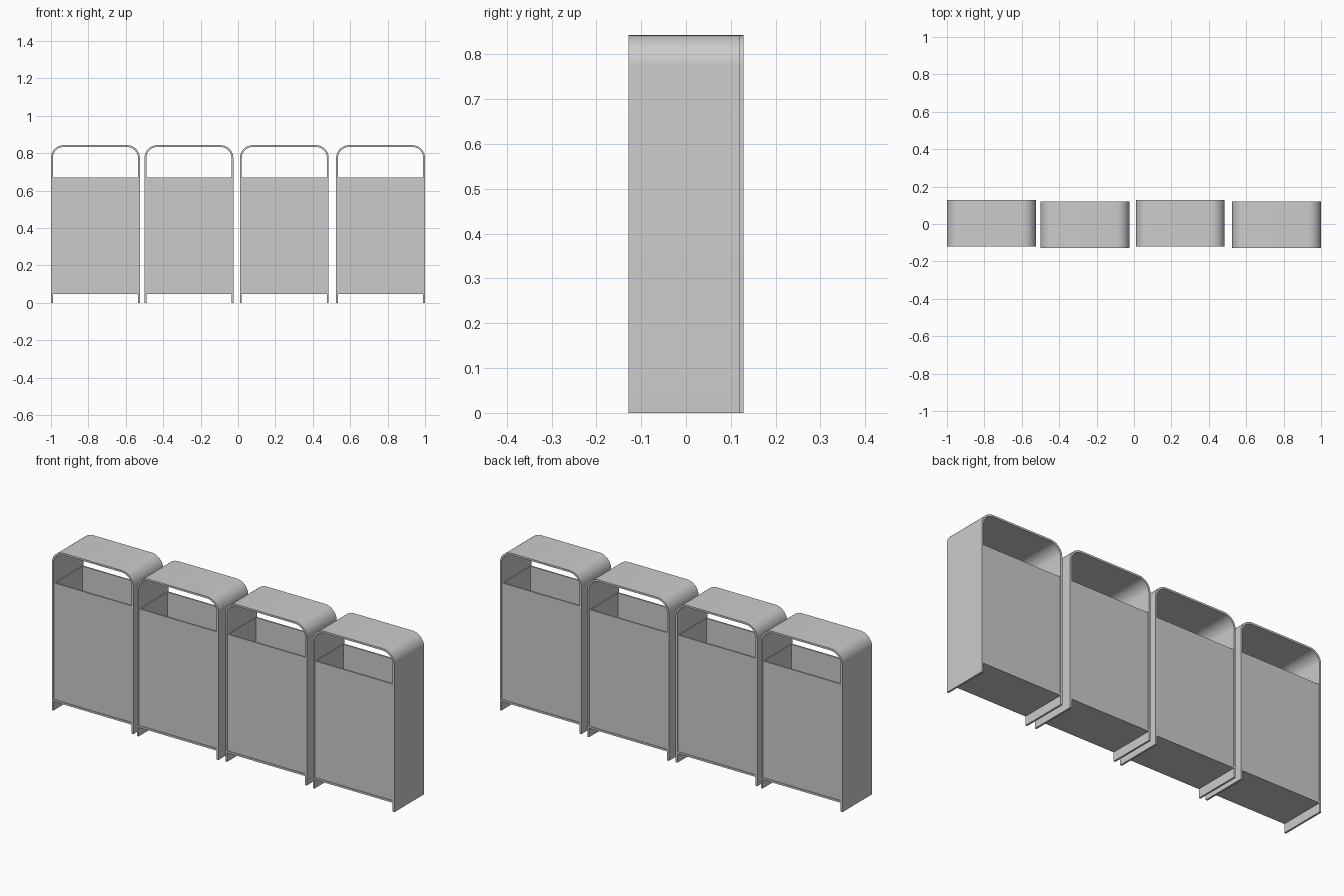
import bpy, bmesh, math

cube = bpy.data.objects.get("Cube")
if cube:
    bpy.data.objects.remove(cube, do_unlink=True)

WIDTH, DEPTH, HEIGHT = 0.475, 0.248, 0.843
WALL, RADIUS = 0.01, 0.068
FLOOR_Z, PANEL_TOP = 0.047, 0.67
RECESS, PANEL = 0.004, 0.008

grey = bpy.data.materials.new("light grey")
grey.use_nodes = True
grey.diffuse_color = (0.6, 0.6, 0.6, 1)
grey.node_tree.nodes["Principled BSDF"].inputs["Base Color"].default_value = (0.6, 0.6, 0.6, 1)


def finish(bm, name, location):
    bmesh.ops.recalc_face_normals(bm, faces=bm.faces)
    mesh = bpy.data.meshes.new(name)
    bm.to_mesh(mesh)
    bm.free()
    mesh.materials.append(grey)
    obj = bpy.data.objects.new(name, mesh)
    obj.location = location
    bpy.context.collection.objects.link(obj)
    return obj


def box(name, location, x, y, z):
    """Box between the given (low, high) limits, relative to location."""
    bm = bmesh.new()
    bmesh.ops.create_cube(bm, size=1)
    for v in bm.verts:
        v.co = [(lo + hi) / 2 + c * (hi - lo) for c, (lo, hi) in zip(v.co, (x, y, z))]
    return finish(bm, name, location)


def arch_path(inset, steps=10):
    """Upside-down U with rounded corners, from left foot to right foot."""
    half, r = WIDTH / 2 - inset, RADIUS - inset
    cx, cz = half - r, HEIGHT - RADIUS
    right = [(cx + r * math.cos(a), cz + r * math.sin(a))
             for a in (math.pi / 2 * i / steps for i in range(steps + 1))]
    right = [(half, 0)] + right
    return right + [(-x, z) for x, z in reversed(right)]


def shell(name, location):
    """Bent sheet forming both sides, the feet and the roof."""
    bm = bmesh.new()
    rings = []
    for x_z_out, x_z_in in zip(arch_path(0), arch_path(WALL)):
        corners = [(x_z_out, -1), (x_z_out, 1), (x_z_in, 1), (x_z_in, -1)]
        rings.append([bm.verts.new((p[0], s * DEPTH / 2, p[1])) for p, s in corners])
    for a, b in zip(rings, rings[1:]):
        for i in range(4):
            j = (i + 1) % 4
            bm.faces.new((a[i], a[j], b[j], b[i]))
    bm.faces.new(rings[0])
    bm.faces.new(rings[-1])
    obj = finish(bm, name, location)
    bpy.ops.object.select_all(action='DESELECT')
    obj.select_set(True)
    bpy.context.view_layer.objects.active = obj
    bpy.ops.object.shade_smooth_by_angle(angle=math.radians(35))


# Four bins in a slightly uneven row
inner, half_depth = WIDTH / 2 - WALL, DEPTH / 2
for n, (cx, cy) in enumerate([(-0.7625, 0.004), (-0.2625, -0.003),
                              (0.2475, 0.004), (0.7625, -0.004)], 1):
    at = (cx, cy, 0)
    shell(f"bin_shell_{n}", at)
    box(f"bin_floor_{n}", at, (-inner, inner), (-half_depth, half_depth),
        (FLOOR_Z, FLOOR_Z + WALL))
    z = (FLOOR_Z + WALL, PANEL_TOP)
    outer = half_depth - RECESS
    # Front and back panels, set just inside the shell
    for side, y in (("front", (-outer, -outer + PANEL)), ("back", (outer - PANEL, outer))):
        box(f"{side}_panel_{n}", at, (-inner, inner), y, z)
    # Thin liners against the inside of both walls
    for side, x in (("left", (inner - RECESS, inner)), ("right", (-inner, RECESS - inner))):
        box(f"{side}_liner_{n}", at, x, (PANEL - outer, outer - PANEL), z)
